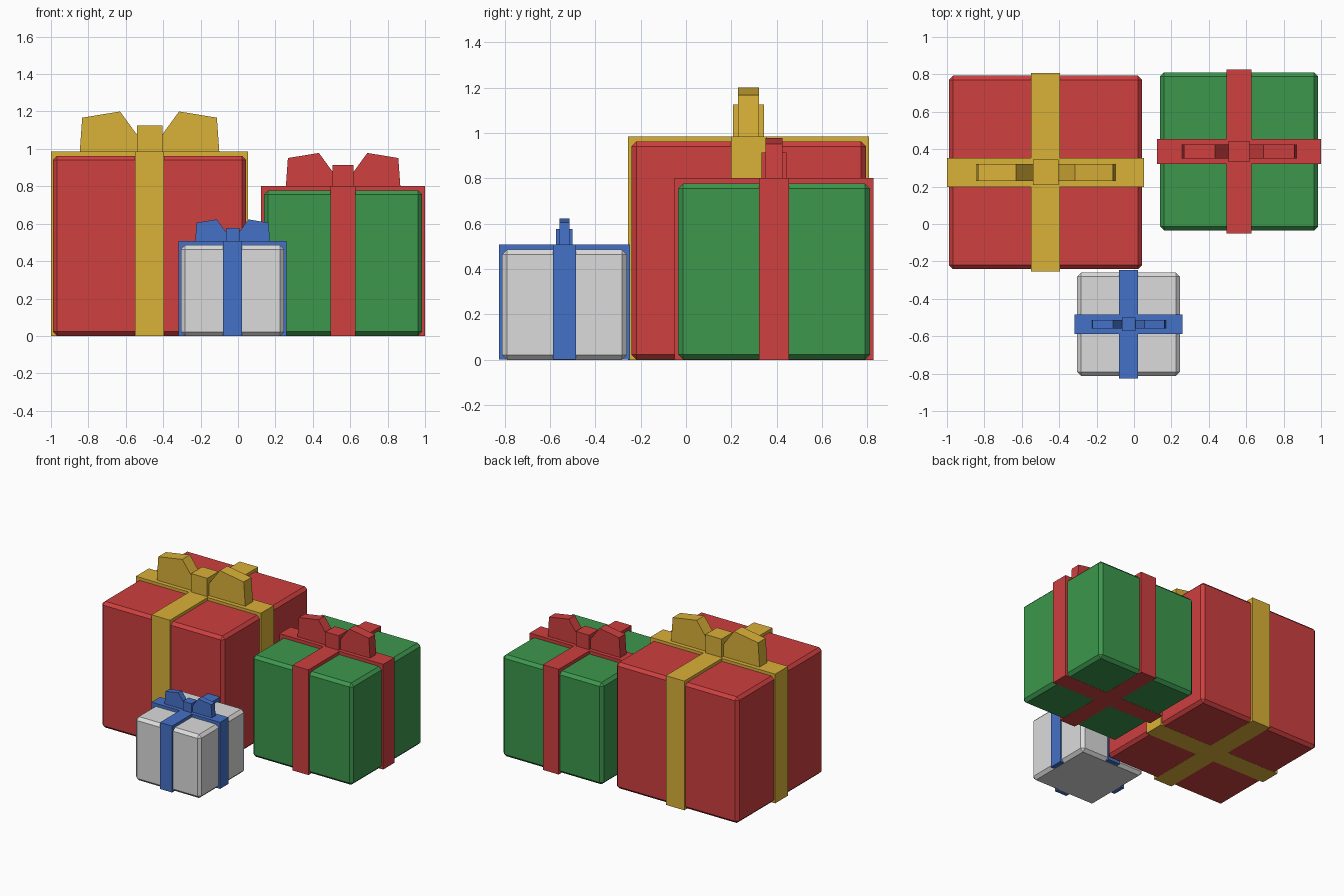
import bpy
import bmesh
from mathutils import Vector

cube = bpy.data.objects.get("Cube")
if cube:
    bpy.data.objects.remove(cube, do_unlink=True)


def material(name, rgb):
    m = bpy.data.materials.new(name)
    m.use_nodes = True
    m.diffuse_color = (*rgb, 1)
    m.node_tree.nodes["Principled BSDF"].inputs["Base Color"].default_value = (*rgb, 1)
    return m


RED = material("red", (0.62, 0.05, 0.05))
GOLD = material("gold", (0.70, 0.44, 0.04))
GREEN = material("green", (0.045, 0.31, 0.075))
BLUE = material("blue", (0.06, 0.165, 0.57))
WHITE = material("white", (0.71, 0.71, 0.71))


def finish(bm, name, mat):
    bmesh.ops.recalc_face_normals(bm, faces=bm.faces)
    mesh = bpy.data.meshes.new(name)
    bm.to_mesh(mesh)
    bm.free()
    mesh.materials.append(mat)
    obj = bpy.data.objects.new(name, mesh)
    bpy.context.collection.objects.link(obj)
    return obj


def block(name, mat, centre, half, z0, z1, bevel=0):
    """Upright box given by its plan centre, half sizes and height range."""
    bm = bmesh.new()
    bmesh.ops.create_cube(bm, size=2)
    bmesh.ops.scale(bm, vec=(half[0], half[1], (z1 - z0) / 2), verts=bm.verts)
    bmesh.ops.translate(bm, vec=(centre[0], centre[1], (z0 + z1) / 2), verts=bm.verts)
    if bevel:
        bmesh.ops.bevel(bm, geom=bm.edges[:], offset=bevel, segments=1, affect='EDGES')
    return finish(bm, name, mat)


# Side outline of one bow loop, for the largest gift
LOOP = [(0.04, 0), (0.04, 0.055), (0.068, 0.092), (0.158, 0.215), (0.36, 0.182), (0.373, 0)]


def bow_loop(name, mat, centre, z, side, scale, half_depth):
    bm = bmesh.new()
    face = bm.faces.new([bm.verts.new((centre[0] + side * scale * x, centre[1] - half_depth,
                                       z + scale * h)) for x, h in LOOP])
    ext = bmesh.ops.extrude_face_region(bm, geom=[face])
    verts = [v for v in ext["geom"] if isinstance(v, bmesh.types.BMVert)]
    bmesh.ops.translate(bm, vec=Vector((0, 2 * half_depth, 0)), verts=verts)
    return finish(bm, name, mat)


def gift(name, paper, ribbon, centre, box, band, width, bow, base=0.0):
    """box and band are (half x, half y, top); bow is (scale, loop half depth, knot half, knot top)."""
    block(name + "_box", paper, centre, box, 0.001 - base, box[2], 0.022)
    # Ribbons wrapped both ways
    block(name + "_ribbon_lengthwise", ribbon, centre, (width, band[1]), base, band[2])
    block(name + "_ribbon_crosswise", ribbon, centre, (band[0], width), base, band[2])
    # Bow
    scale, depth, knot, knot_top = bow
    block(name + "_bow_knot", ribbon, centre, (knot, knot), band[2] - 0.01, knot_top)
    for side, label in ((1, "left"), (-1, "right")):
        bow_loop(f"{name}_bow_loop_{label}", ribbon, centre, band[2], side, scale, depth)


gift("large_gift", RED, GOLD, (-0.473, 0.276), (0.517, 0.517, 0.963),
     (0.527, 0.531, 0.985), 0.078, (1.0, 0.046, 0.068, 1.125))
gift("medium_gift", GREEN, RED, (0.562, 0.388), (0.423, 0.423, 0.777),
     (0.438, 0.438, 0.802), 0.067, (0.82, 0.037, 0.056, 0.913))
gift("small_gift", WHITE, BLUE, (-0.029, -0.536), (0.276, 0.276, 0.485),
     (0.289, 0.289, 0.508), 0.051, (0.535, 0.022, 0.036, 0.577), base=0.001)
